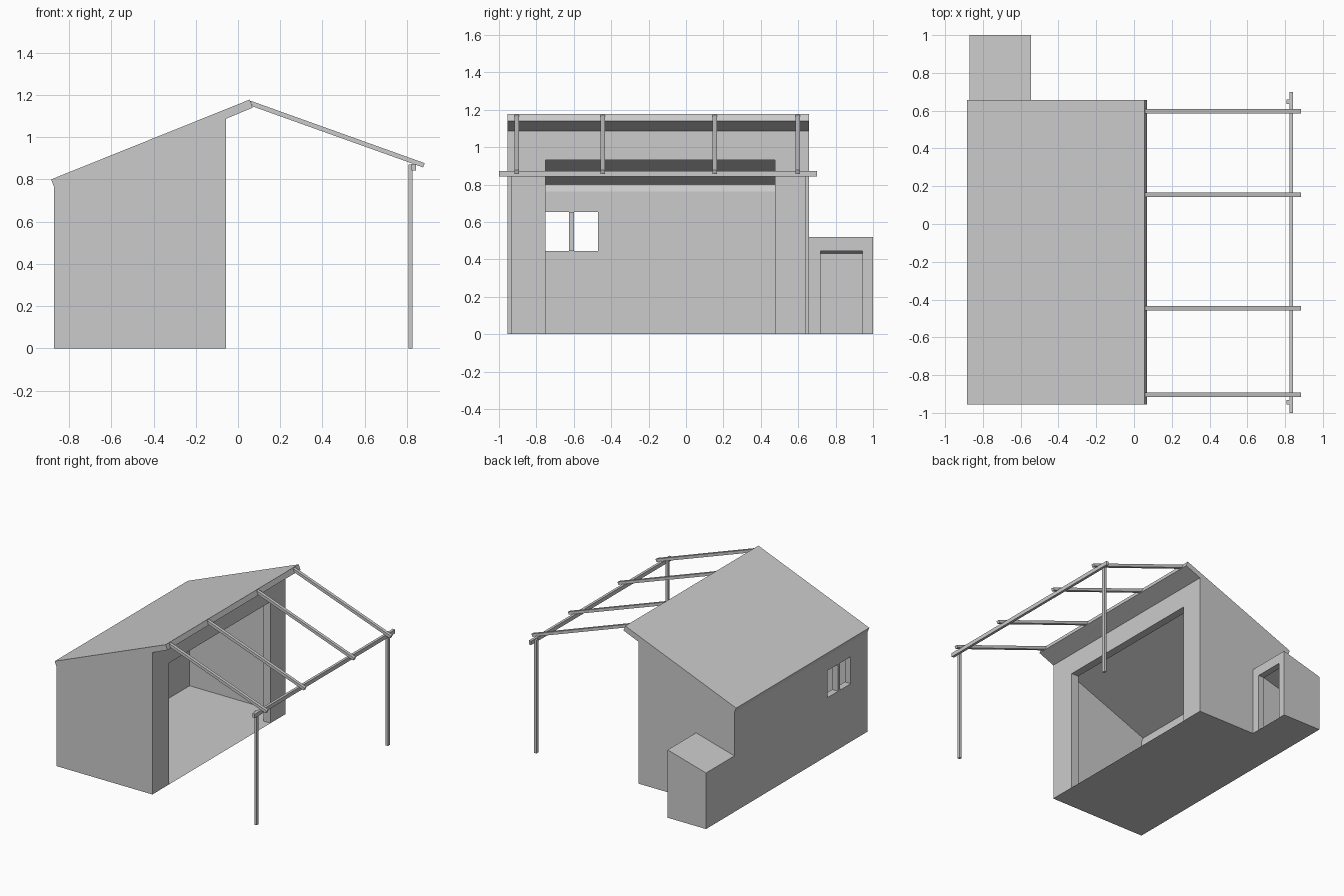
import bpy

if "Cube" in bpy.data.objects:
    bpy.data.objects.remove(bpy.data.objects["Cube"])

def mesh(name, verts, faces):
    me = bpy.data.meshes.new(name)
    me.from_pydata(verts, [], faces)
    me.update()
    ob = bpy.data.objects.new(name, me)
    bpy.context.collection.objects.link(ob)
    return ob

def prism(name, prof, y0, y1, skip=()):
    """Extrude an anticlockwise x-z profile along y; skip lists open side faces."""
    n = len(prof)
    verts = [(x, y, z) for y in (y0, y1) for x, z in prof]
    faces = [tuple(range(n)), tuple(reversed(range(n, 2 * n)))]
    for i in range(n):
        if i not in skip:
            j = (i + 1) % n
            faces.append((j, i, i + n, j + n))
    return mesh(name, verts, faces)

def box(name, x0, x1, y0, y1, z0, z1):
    return prism(name, [(x0, z0), (x1, z0), (x1, z1), (x0, z1)], y0, y1)

def pierced_wall(name, x, outer, hole, depth):
    """Sheet wall at x with a rectangular opening and reveals going to x + depth."""
    def ring(px, r):
        y0, y1, z0, z1 = r
        return [(px, y0, z0), (px, y1, z0), (px, y1, z1), (px, y0, z1)]
    verts = ring(x, outer) + ring(x, hole) + ring(x + depth, hole)
    faces = []
    for i in range(4):
        if i == 0 and hole[2] == outer[2]:
            continue  # opening reaches the floor
        j = (i + 1) % 4
        faces += [(i, j, j + 4, i + 4), (i + 4, j + 4, j + 8, i + 8)]
    if depth > 0:
        faces = [f[::-1] for f in faces]
    return mesh(name, verts, faces)

Y0, Y1 = -0.955, 0.657

# House shell with floor, gables, sloping roof and eaves
prism("house_shell", [(-0.87, 0), (-0.057, 0), (-0.057, 1.087), (0.07, 1.14),
                      (0.055, 1.178), (-0.885, 0.80), (-0.87, 0.762)],
      Y0, Y1, skip=(1, 6))
pierced_wall("front_wall", -0.057, (Y0, Y1, 0, 1.087), (-0.752, 0.475, 0, 0.93), -0.06)
pierced_wall("rear_wall", -0.87, (Y0, Y1, 0, 0.762), (-0.752, -0.47, 0.445, 0.652), 0.05)
box("window_mullion", -0.87, -0.82, -0.625, -0.60, 0.445, 0.652)

# Lean-to annex with doorway
prism("annex_shell", [(-0.87, 0), (-0.545, 0), (-0.545, 0.52), (-0.87, 0.43)],
      Y1, 1.0, skip=(1,))
pierced_wall("annex_door_wall", -0.545, (Y1, 1.0, 0, 0.52), (0.72, 0.943, 0, 0.445), -0.05)

# Pergola posts, beam and rafters
for i, y in enumerate((-0.955, 0.635)):
    box(f"post_{i + 1}", 0.807, 0.826, y, y + 0.023, 0, 0.87)
box("pergola_beam", 0.822, 0.842, -1.0, 0.70, 0.843, 0.873)
for i, y in enumerate((-0.905, -0.445, 0.155, 0.598)):
    prism(f"rafter_{i + 1}", [(0.068, 1.146), (0.876, 0.857), (0.884, 0.877), (0.058, 1.173)],
          y - 0.012, y + 0.012)
